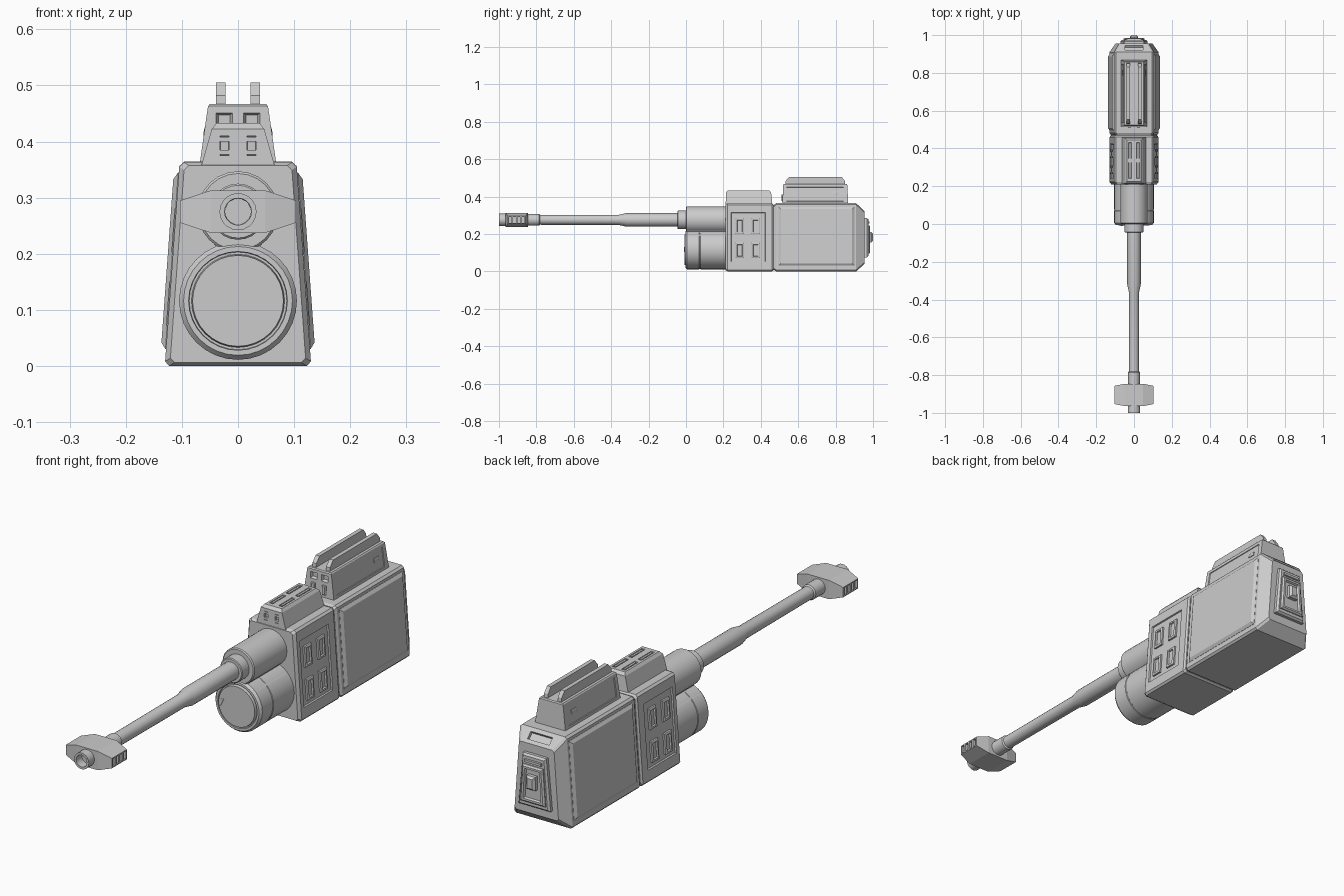
import bpy, bmesh, math

if "Cube" in bpy.data.objects:
    bpy.data.objects.remove(bpy.data.objects["Cube"])


def loft(name, rings, smooth=False):
    """Closed solid through rings of equal length, capped at both ends."""
    bm = bmesh.new()
    vs = [[bm.verts.new(p) for p in r] for r in rings]
    n = len(vs[0])
    for a, b in zip(vs, vs[1:]):
        for i in range(n):
            bm.faces.new((a[i], a[(i + 1) % n], b[(i + 1) % n], b[i]))
    bm.faces.new(vs[0])
    bm.faces.new(vs[-1])
    bmesh.ops.recalc_face_normals(bm, faces=bm.faces)
    me = bpy.data.meshes.new(name)
    bm.to_mesh(me)
    bm.free()
    ob = bpy.data.objects.new(name, me)
    bpy.context.collection.objects.link(ob)
    if smooth:
        bpy.ops.object.select_all(action='DESELECT')
        ob.select_set(True)
        bpy.context.view_layer.objects.active = ob
        bpy.ops.object.shade_smooth_by_angle(angle=math.radians(25))
    return ob


def mirror(ob):
    ob.modifiers.new("mirror", 'MIRROR').use_clip = False
    return ob


def cut(ob, cutter):
    m = ob.modifiers.new("cut", 'BOOLEAN')
    m.operation, m.object, m.solver = 'DIFFERENCE', cutter, 'EXACT'
    cutter.hide_render = True
    cutter.display_type = 'WIRE'


def lathe(name, profile, cz, n=24):
    """Turned part along y from (y, radius) pairs."""
    return loft(name, [[(r * math.cos(2 * math.pi * i / n), y, cz + r * math.sin(2 * math.pi * i / n))
                        for i in range(n)] for y, r in profile], True)


def panel(name, at, u0, u1, v0, v1, steps):
    """Nested rectangles on a surface: steps are (inset, height)."""
    return loft(name, [[at(u0 + i, v0 + i, h), at(u1 - i, v0 + i, h),
                        at(u1 - i, v1 - i, h), at(u0 + i, v1 - i, h)] for i, h in steps])


def frustum(name, levels):
    """Stack of centred rectangles: (half width, y0, y1, z)."""
    return loft(name, [[(-w, a, z), (w, a, z), (w, b, z), (-w, b, z)] for w, a, b, z in levels])


def half_width(z):
    return 0.1305 - 0.0725 * z


def section(y, z0, z1, inset, c=0.008):
    right = [(half_width(z0) - inset - c, z0), (half_width(z0 + c) - inset, z0 + c),
             (half_width(z1 - c) - inset, z1 - c), (half_width(z1) - inset - c, z1)]
    return [(x, y, z) for x, z in right] + [(-x, y, z) for x, z in reversed(right)]


def side(y, z, h):
    return (half_width(z) + h, y, z)


RAISED = [(0, -0.008), (0, 0.001), (0.012, 0.009)]
POCKET = [(0.003, -0.006), (0, 0.004)]

# Main housings and the recessed joint between them
front_housing = loft("front_housing", [section(0.21, 0.006, 0.357, 0.009), section(0.222, 0, 0.363, 0),
                                       section(0.46, 0, 0.363, 0), section(0.468, 0.006, 0.357, 0.006)])
loft("housing_joint", [section(0.455, 0.008, 0.355, 0.008), section(0.49, 0.008, 0.355, 0.008)])
rear_housing = loft("rear_housing", [section(0.472, 0.006, 0.358, 0.006), section(0.482, 0, 0.364, 0),
                                     section(0.91, 0, 0.364, 0), section(0.955, 0.04, 0.32, 0.029)])

# Side panels
cut(front_housing, mirror(panel("front_panel_cutter", side, 0.24, 0.425, 0.05, 0.315, POCKET)))
for y0 in (0.265, 0.35):
    for z0 in (0.07, 0.2):
        mirror(panel("side_block", side, y0, y0 + 0.045, z0, z0 + 0.083,
                     [(0, -0.012), (0, 0.001), (0.003, 0.003), (0.009, 0.003), (0.011, -0.003)]))
mirror(panel("rear_side_panel", side, 0.495, 0.9, 0.03, 0.345, RAISED))

# Rear hatch plate, its knob and the notch on the sloped edge
def rear(u, z, h):
    return (u * (1.15 - 1.5 * (z - 0.08)), 0.955 + h, z)


def rear_slope(u, v, h):
    return (u, 0.91 + v + 0.7 * h, 0.364 - v + 0.7 * h)


panel("rear_plate", rear, -0.062, 0.062, 0.075, 0.285,
      [(0, -0.01), (0, 0.012), (0.007, 0.02)])
panel("rear_frame", rear, -0.05, 0.05, 0.095, 0.245,
      [(0, 0), (0, 0.024), (0.006, 0.03), (0.014, 0.03), (0.018, 0.022)])
panel("rear_knob", rear, -0.02, 0.02, 0.155, 0.21, [(0, 0.015), (0, 0.036), (0.008, 0.045)])
panel("rear_bar", rear, -0.045, 0.045, 0.253, 0.267, [(0, 0.01), (0.002, 0.027)])
cut(rear_housing, panel("rear_notch_cutter", rear_slope, -0.05, 0.05, 0.01, 0.035,
                        [(0.003, -0.01), (0, 0.01)]))

# Vent block on top of the front housing
vent_block = frustum("vent_block", [(0.066, 0.212, 0.462, 0.355), (0.047, 0.214, 0.455, 0.422),
                                    (0.038, 0.225, 0.444, 0.433)])
for y0 in (0.24, 0.345):
    cut(vent_block, mirror(panel("vent_cutter", lambda x, y, h: (x, y, 0.433 + h),
                                 0.012, 0.03, y0, y0 + 0.088, POCKET)))
    mirror(panel("vent_fin", lambda x, y, h: (x, y, 0.433 + h),
                 0.017, 0.025, y0 + 0.008, y0 + 0.08, [(0, -0.008), (0, 0)]))
cut(vent_block, mirror(panel("front_vent_cutter", lambda x, z, h: (x, 0.213 - h, z),
                             0.015, 0.033, 0.374, 0.411, [(0.002, -0.01), (0, 0.01)])))
for z0 in (0.377, 0.4):
    mirror(panel("front_vent_bar", lambda x, z, h: (x, 0.213 - h, z),
                 0.016, 0.032, z0, z0 + 0.008, [(0, -0.012), (0, 0)]))

# Sight box with windows, side frames and two rails
sight_box = frustum("sight_box", [(0.069, 0.515, 0.868, 0.355), (0.0535, 0.52, 0.862, 0.463),
                                  (0.05, 0.524, 0.858, 0.467)])
cut(sight_box, mirror(panel("window_cutter", lambda x, z, h: (x, 0.518 - h, z),
                            0.008, 0.041, 0.424, 0.453, [(0.006, -0.012), (0, 0.004)])))


def sight_side(y, z, h):
    return (0.069 - 0.0155 * (z - 0.355) / 0.108 + h, y, z)


cut(sight_box, mirror(panel("sight_side_cutter", sight_side, 0.535, 0.845, 0.372, 0.452,
                            [(0.003, -0.003), (0, 0.004)])))
mirror(panel("sight_side_tab", sight_side, 0.785, 0.815, 0.41, 0.426, [(0, -0.006), (0, 0), (0.004, 0.001)]))
mirror(panel("sight_front_stud", lambda x, z, h: (x, 0.517 - h, z),
             0.015, 0.033, 0.374, 0.412, [(0, -0.004), (0, 0.003), (0.003, 0.006)]))
rail_profile = [(0.53, 0.46), (0.532, 0.482), (0.552, 0.505), (0.832, 0.505), (0.85, 0.482), (0.852, 0.46)]
mirror(loft("sight_rail", [[(x, y, z) for y, z in rail_profile] for x in (0.022, 0.039)]))

# Two front cylinders joined by a web
lathe("lower_cylinder", [(-0.009, 0.078), (-0.009, 0.081), (0.004, 0.083), (0.004, 0.087), (-0.004, 0.088),
                         (-0.004, 0.097), (0.006, 0.105), (0.07, 0.105), (0.072, 0.103),
                         (0.076, 0.103), (0.078, 0.105), (0.22, 0.105)], 0.116, 32)
lathe("upper_cylinder", [(0, 0.068), (0.004, 0.072), (0.22, 0.072)], 0.275, 24)
web = [(-0.075, 0.19), (0.075, 0.19), (0.04, 0.213), (0.052, 0.232), (-0.052, 0.232), (-0.04, 0.213)]
loft("cylinder_web", [[(x, y, z) for x, z in web] for y in (0.006, 0.215)])
loft("cylinder_mark", [[(-0.071, y, 0.131), (-0.057, y, 0.131), (-0.071, y, 0.102)] for y in (-0.005, -0.0105)])

# Barrel: collar, thick sleeve, thin tube and hollow muzzle
lathe("barrel_collar", [(-0.045, 0.047), (-0.042, 0.05), (0.01, 0.05)], 0.275, 24)
lathe("barrel", [(-0.9, 0.022), (-1.0, 0.024), (-1.0, 0.033), (-0.955, 0.033), (-0.86, 0.031),
                 (-0.785, 0.031), (-0.78, 0.026), (-0.36, 0.027), (-0.32, 0.036), (0.01, 0.036)], 0.275, 20)

# Muzzle brake with slotted ends
brake = loft("muzzle_brake", [[(x, a, 0.275 - h), (x, b, 0.275 - h), (x, b, 0.275 + h), (x, a, 0.275 + h)]
                              for x, a, b, h in ((-0.103, -0.953, -0.857, 0.02), (-0.048, -0.964, -0.846, 0.038),
                                                 (0.048, -0.964, -0.846, 0.038), (0.103, -0.953, -0.857, 0.02))])
for i in range(4):
    y0 = -0.947 + i * 0.023
    cut(brake, mirror(panel("brake_slot_cutter", lambda y, z, h: (0.103 + h, y, z),
                            y0, y0 + 0.014, 0.259, 0.291, [(0, -0.02), (0, 0.01)])))
